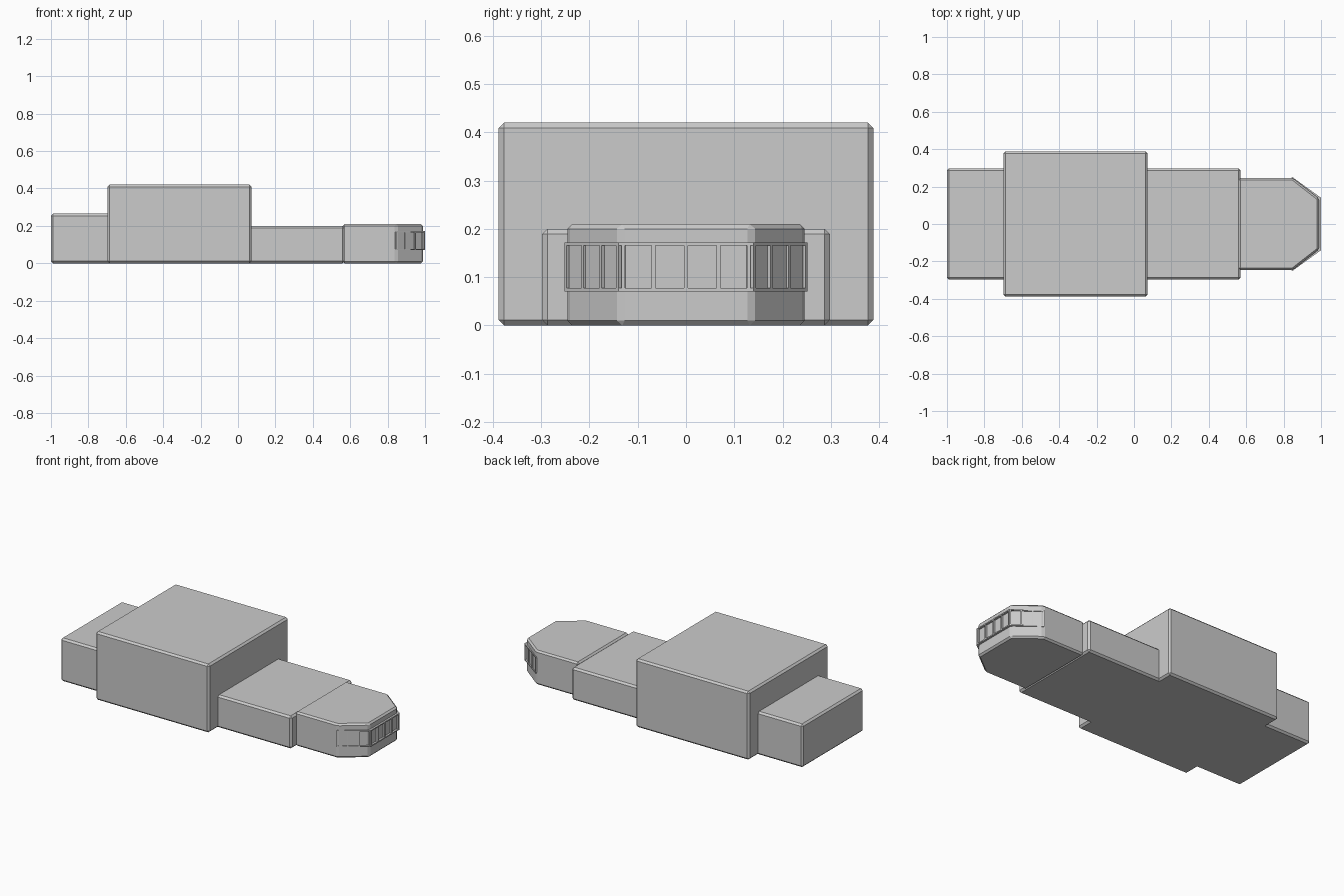
import bpy, bmesh
from mathutils import Vector, Matrix

cube = bpy.data.objects.get("Cube")
if cube:
    bpy.data.objects.remove(cube, do_unlink=True)

grey = bpy.data.materials.new("plain grey")
grey.use_nodes = True
grey.diffuse_color = (0.6, 0.6, 0.6, 1)
grey.node_tree.nodes["Principled BSDF"].inputs["Base Color"].default_value = (0.6, 0.6, 0.6, 1)


def finish(name, bm):
    bmesh.ops.recalc_face_normals(bm, faces=bm.faces)
    mesh = bpy.data.meshes.new(name)
    bm.to_mesh(mesh)
    bm.free()
    mesh.materials.append(grey)
    obj = bpy.data.objects.new(name, mesh)
    bpy.context.collection.objects.link(obj)
    return obj


def prism(name, outline, z0, z1, chamfer=0.0):
    """Extrude a plan outline upward and chamfer its edges."""
    bm = bmesh.new()
    base = bm.faces.new([bm.verts.new((x, y, z0)) for x, y in outline])
    top = bmesh.ops.extrude_face_region(bm, geom=[base])["geom"]
    bmesh.ops.translate(bm, vec=(0, 0, z1 - z0),
                        verts=[v for v in top if isinstance(v, bmesh.types.BMVert)])
    bmesh.ops.recalc_face_normals(bm, faces=bm.faces)
    if chamfer:
        bmesh.ops.bevel(bm, geom=list(bm.edges), offset=chamfer, segments=1,
                        profile=0.5, affect='EDGES')
    return finish(name, bm)


def mirrored(half):
    """Complete a +y half outline across the centre line."""
    return half + [(x, -y) for x, y in reversed(half)]


# Main blocks, overlapping where they join
for name, x0, x1, y, z in (
    ("rear_block", -1.0, -0.67, 0.297, 0.265),
    ("main_hall", -0.698, 0.073, 0.388, 0.42),
    ("middle_block", 0.04, 0.57, 0.298, 0.2),
):
    prism(name, mirrored([(x0, y), (x1, y)]), 0, z, 0.011)

# Faceted nose
prism("nose", mirrored([(0.56, 0.246), (0.848, 0.246), (0.988, 0.137)]), 0, 0.21, 0.01)

# Window band rails
band = [(0.845, 0.252), (1.0, 0.14)]
for name, z0, z1 in (("window_sill", 0.07, 0.077), ("window_head", 0.165, 0.172)):
    prism(name, mirrored(band), z0, z1)


# Mullions along each facet of the band
def mullions(name, start, end, panes):
    a, b = Vector((*start, 0)), Vector((*end, 0))
    along = (b - a).normalized()
    outward = Vector((along.y, -along.x, 0))
    if outward.x < 0:
        outward = -outward
    bm = bmesh.new()
    for i in range(panes + 1):
        t = (b - a).length * i / panes
        t = min(max(t, 0.004), (b - a).length - 0.004)
        centre = a + along * t - outward * 0.009 + Vector((0, 0, 0.121))
        turn = Matrix((along, outward, (0, 0, 1))).transposed().to_4x4()
        bmesh.ops.create_cube(bm, size=1, matrix=Matrix.Translation(centre) @ turn
                              @ Matrix.Diagonal((0.008, 0.018, 0.09, 1)))
    finish(name, bm)


mullions("front_mullions", (1.0, 0.134), (1.0, -0.134), 4)
mullions("left_mullions", *band, 3)
mullions("right_mullions", *[(x, -y) for x, y in band], 3)
